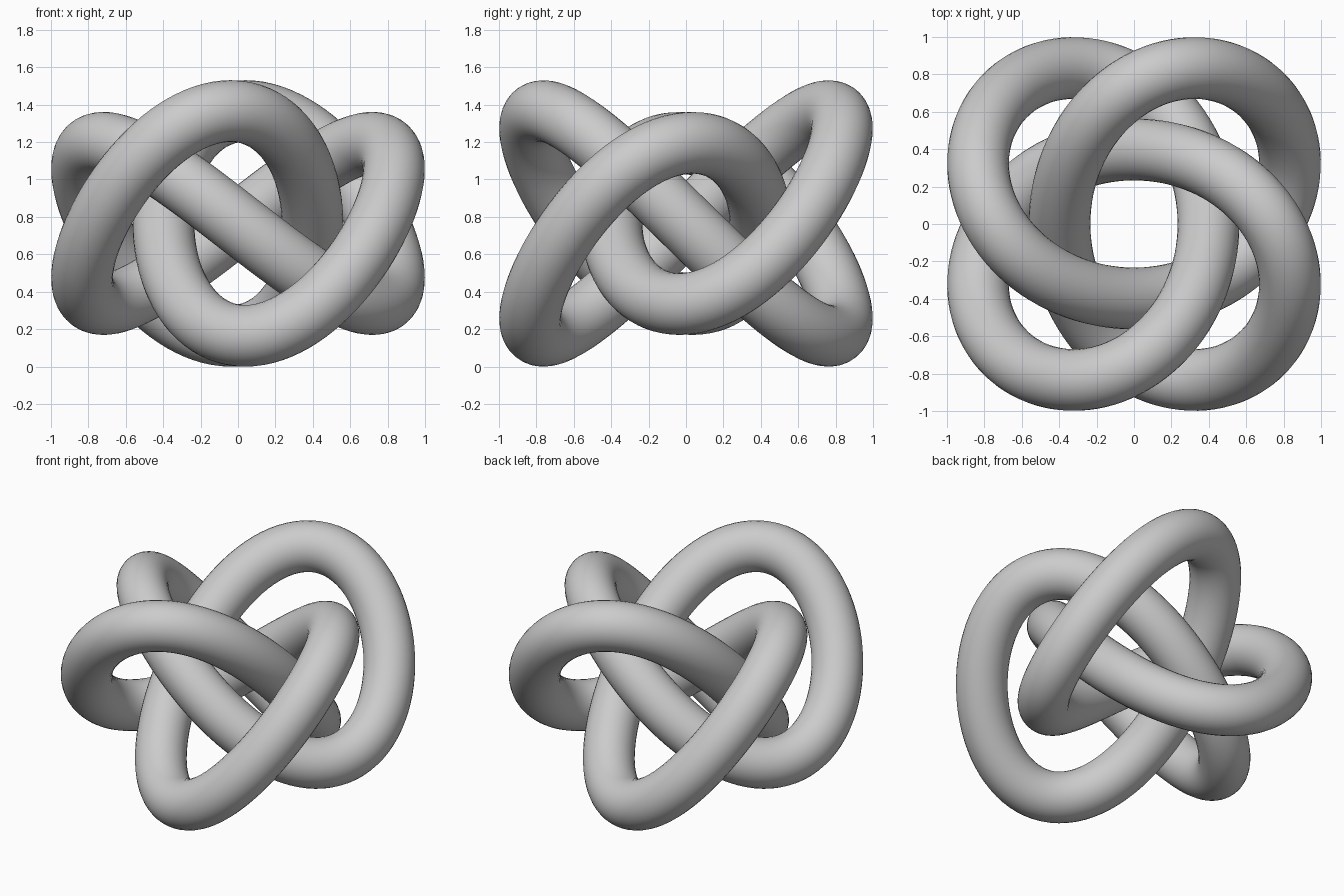
import bpy
from math import sin, cos, pi

if "Cube" in bpy.data.objects:
    bpy.data.objects.remove(bpy.data.objects["Cube"])

TUBE = 0.165        # tube radius
MID_Z = 0.765       # height of the knot centre
STEPS = 320


def knot_point(t):
    # four-lobed hypotrochoid in plan, waving up and down through each lobe
    x = 0.685 * cos(3 * t + pi / 4) + 0.287 * cos(pi / 4 - t)
    y = 0.685 * sin(3 * t + pi / 4) + 0.287 * sin(pi / 4 - t)
    z = MID_Z + 0.514 * sin(4 * t) + 0.12 * cos(2 * t)
    return x, y, z, 1.0


# closed centre line with a round bevel
curve = bpy.data.curves.new("knot_tube", "CURVE")
curve.dimensions = "3D"
curve.bevel_depth = TUBE
curve.bevel_resolution = 14
spline = curve.splines.new("POLY")
spline.points.add(STEPS - 1)
for i, p in enumerate(spline.points):
    p.co = knot_point(2 * pi * i / STEPS)
spline.use_cyclic_u = True
spline.use_smooth = True

knot = bpy.data.objects.new("knot_tube", curve)
bpy.context.collection.objects.link(knot)

# turn the tube into a smooth mesh
bpy.context.view_layer.objects.active = knot
knot.select_set(True)
bpy.ops.object.convert(target="MESH")
bpy.ops.object.shade_smooth()
